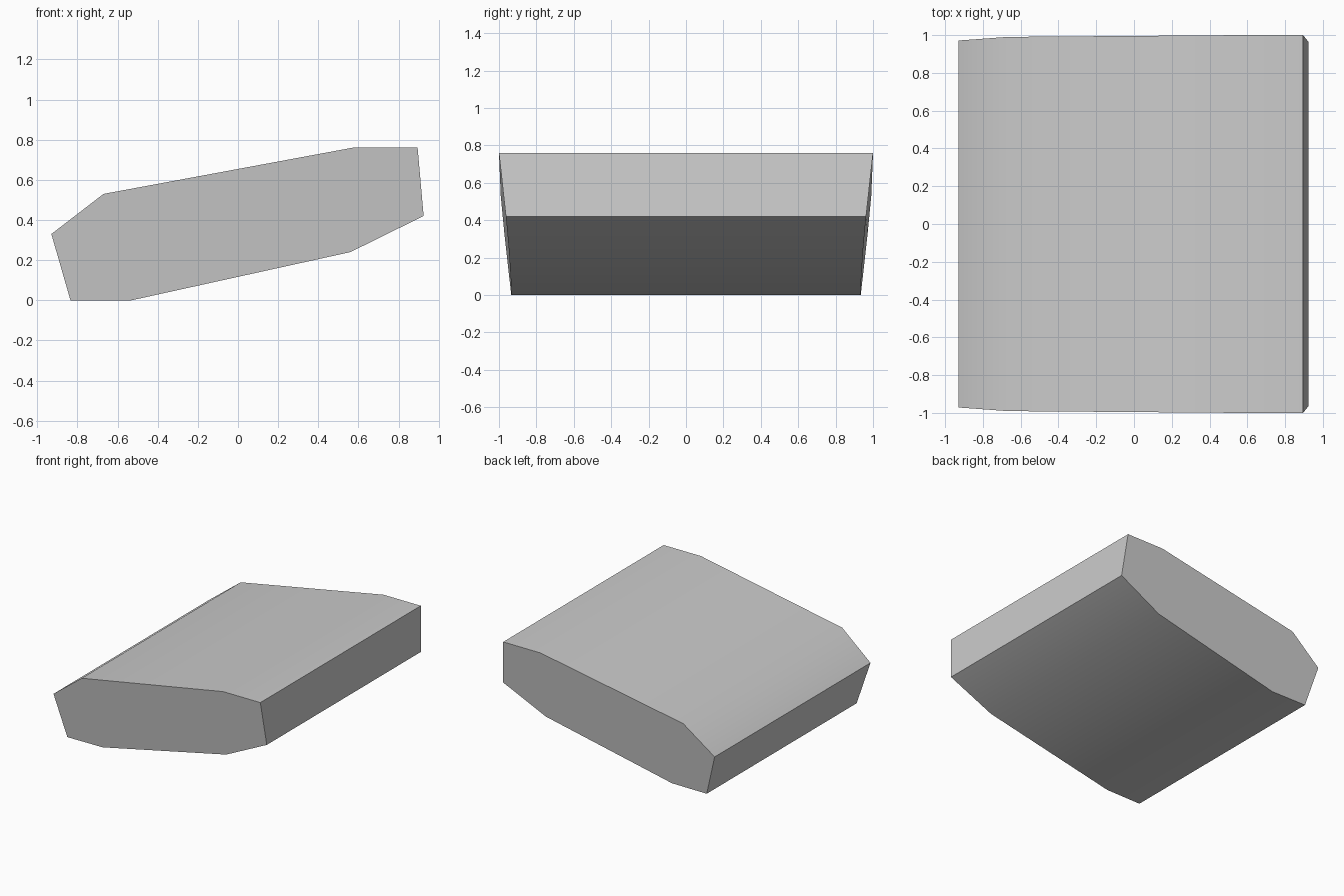
import bpy, bmesh, math

cube = bpy.data.objects.get("Cube")
if cube:
    bpy.data.objects.remove(cube, do_unlink=True)

# Plain grey surface
grey = bpy.data.materials.new("plain grey")
grey.use_nodes = True
colour = (0.6, 0.6, 0.6, 1)
grey.diffuse_color = colour
grey.node_tree.nodes["Principled BSDF"].inputs["Base Color"].default_value = colour

# Side outline of the slanted slab (x, z)
outline = [(-0.93, 0.33), (-0.835, 0), (-0.53, 0), (0.56, 0.24),
           (0.925, 0.42), (0.895, 0.76), (0.57, 0.76), (-0.67, 0.53)]


def half_width(x, z):
    """The flat end caps lean outward towards the top."""
    return min(1, 0.926 + 0.109 * z - 0.01 * x)


# Front and back caps joined by a band of quads
bm = bmesh.new()
front = [bm.verts.new((x, -half_width(x, z), z)) for x, z in outline]
back = [bm.verts.new((x, half_width(x, z), z)) for x, z in outline]
bm.faces.new(front)
bm.faces.new(back[::-1])
for i in range(len(outline)):
    j = (i + 1) % len(outline)
    bm.faces.new((front[i], back[i], back[j], front[j]))
bmesh.ops.recalc_face_normals(bm, faces=bm.faces)

mesh = bpy.data.meshes.new("slanted_slab")
bm.to_mesh(mesh)
bm.free()
mesh.materials.append(grey)
slab = bpy.data.objects.new("slanted_slab", mesh)
bpy.context.collection.objects.link(slab)

# Soft bends along the top and bottom, crisp corners elsewhere
bpy.ops.object.select_all(action="DESELECT")
slab.select_set(True)
bpy.context.view_layer.objects.active = slab
bpy.ops.object.shade_smooth_by_angle(angle=math.radians(35))
